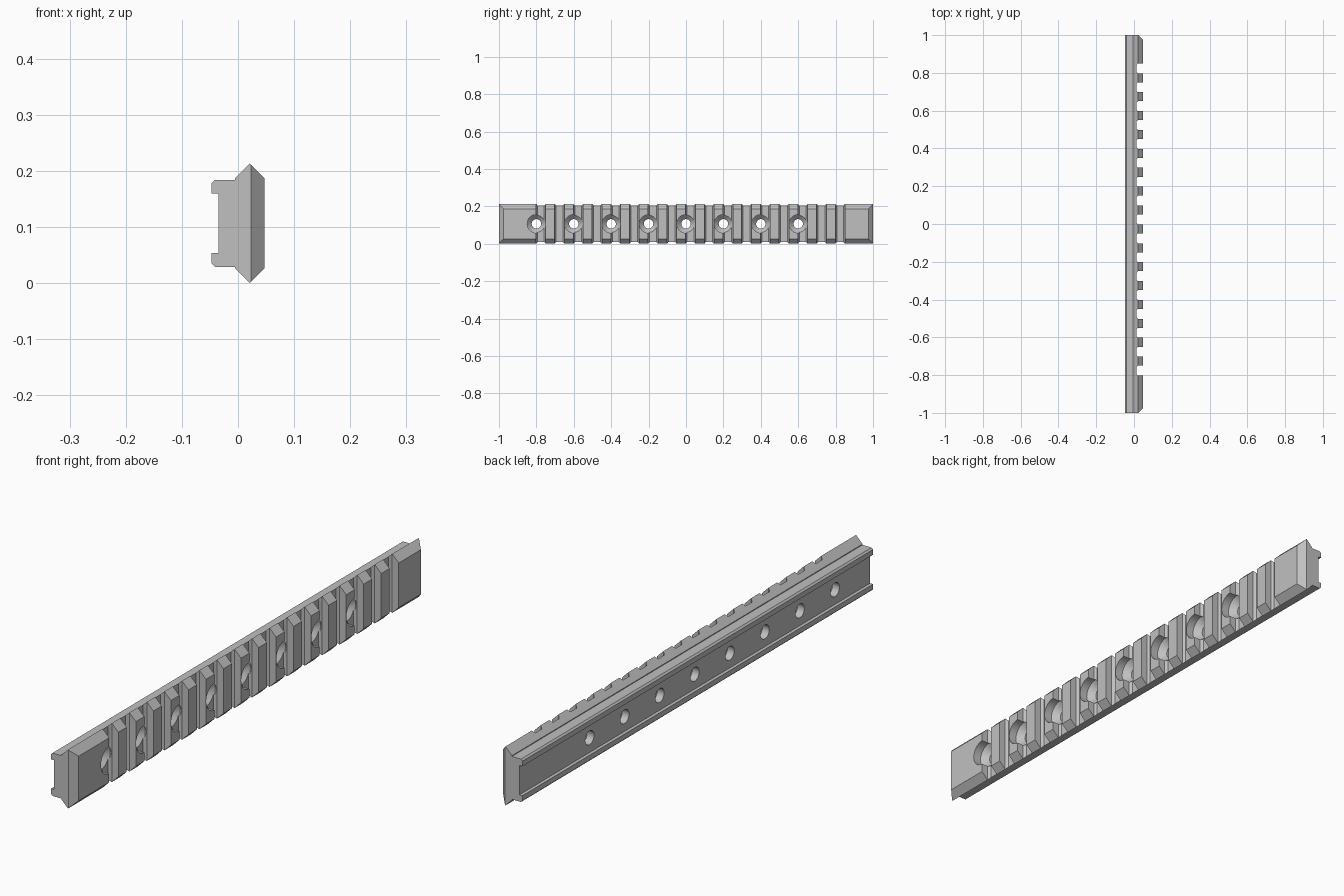
import bpy
import bmesh
import math

if "Cube" in bpy.data.objects:
    bpy.data.objects.remove(bpy.data.objects["Cube"], do_unlink=True)

metal = bpy.data.materials.new("plain_grey")
metal.use_nodes = True
GREY = (0.53, 0.53, 0.53, 1)
metal.diffuse_color = GREY
metal.node_tree.nodes["Principled BSDF"].inputs["Base Color"].default_value = GREY

MID = 0.1065      # height of the rail's centre line
TOP = 0.047       # x of the toothed face
SLOTS = [-0.776 + 0.1 * i for i in range(17)]
HOLES = [-0.8 + 0.2 * i for i in range(8)]


def loft(bm, rings):
    """Skin a list of equal-length point rings and cap both ends."""
    loops = [[bm.verts.new(p) for p in ring] for ring in rings]
    n = len(loops[0])
    for a, b in zip(loops, loops[1:]):
        for i in range(n):
            j = (i + 1) % n
            bm.faces.new((a[i], a[j], b[j], b[i]))
    bm.faces.new(loops[0][::-1])
    bm.faces.new(loops[-1])


def finish(name, bm):
    bmesh.ops.recalc_face_normals(bm, faces=bm.faces[:])
    mesh = bpy.data.meshes.new(name)
    bm.to_mesh(mesh)
    bm.free()
    mesh.materials.append(metal)
    obj = bpy.data.objects.new(name, mesh)
    bpy.context.collection.objects.link(obj)
    return obj


# Rail body: half cross-section (x, height from centre), mirrored and extruded
half = [(-0.035, 0.053), (-0.047, 0.053), (-0.047, 0.0715), (-0.041, 0.0775),
        (-0.005, 0.0775), (-0.005, 0.0805), (0.021, 0.1065), (TOP, 0.0805)]
section = half + [(x, -h) for x, h in reversed(half)]
bm = bmesh.new()
loft(bm, [[(x, y, MID + h) for x, h in section] for y in (-1, 1)])
rail = finish("accessory_rail", bm)

# Cross slots, narrowing slightly at the floor
bm = bmesh.new()
slot = [(0.07, -0.026), (0.021, -0.026), (0.012, -0.018),
        (0.012, 0.018), (0.021, 0.026), (0.07, 0.026)]
for c in SLOTS:
    loft(bm, [[(x, c + y, z) for x, y in slot] for z in (-0.1, 0.3)])
slot_cutter = finish("slot_cutter", bm)

# Bevelled ends of the toothed face
bm = bmesh.new()
wedge = [(0.023, 1), (0.071, 0.952), (0.071, 1.05), (0.023, 1.05)]
for s in (-1, 1):
    loft(bm, [[(x, s * y, z) for x, y in wedge] for z in (-0.1, 0.3)])
end_cutter = finish("end_cutter", bm)

# Countersunk screw holes
bm = bmesh.new()
SEG = 32
bore = [(0.07, 0.049), (0.015, 0.049), (-0.008, 0.025), (-0.07, 0.025)]
for c in HOLES:
    loft(bm, [[(x, c + r * math.cos(i * math.tau / SEG),
                MID + r * math.sin(i * math.tau / SEG)) for i in range(SEG)]
              for x, r in bore])
hole_cutter = finish("hole_cutter", bm)

# Cut everything into the rail
cutters = (slot_cutter, end_cutter, hole_cutter)
for cutter in cutters:
    cutter.hide_render = True
    mod = rail.modifiers.new(cutter.name, "BOOLEAN")
    mod.operation = "DIFFERENCE"
    mod.solver = "EXACT"
    mod.object = cutter
bpy.context.view_layer.update()
graph = bpy.context.evaluated_depsgraph_get()
cut_mesh = bpy.data.meshes.new_from_object(rail.evaluated_get(graph))
rail.modifiers.clear()
rail.data = cut_mesh
for cutter in cutters:
    bpy.data.objects.remove(cutter, do_unlink=True)

# Keep the bores round and the machined edges crisp
bpy.ops.object.select_all(action="DESELECT")
rail.select_set(True)
bpy.context.view_layer.objects.active = rail
bpy.ops.object.shade_smooth_by_angle(angle=math.radians(25))
